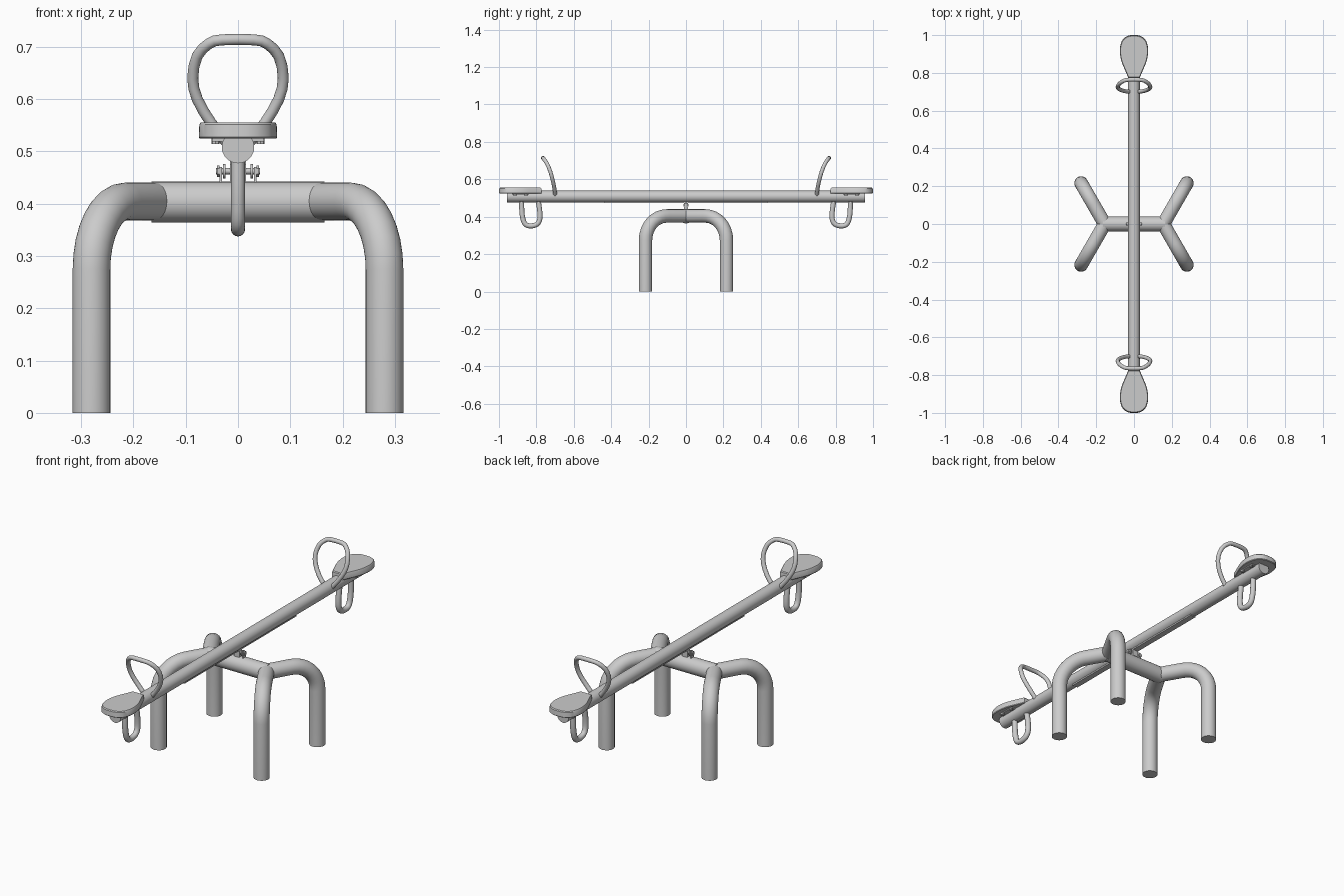
import bpy, bmesh, math
from mathutils import Vector, Matrix

if "Cube" in bpy.data.objects:
    bpy.data.objects.remove(bpy.data.objects["Cube"])


def finish(name, bm, angle=35):
    bmesh.ops.recalc_face_normals(bm, faces=bm.faces)
    me = bpy.data.meshes.new(name)
    bm.to_mesh(me)
    bm.free()
    ob = bpy.data.objects.new(name, me)
    bpy.context.collection.objects.link(ob)
    bpy.ops.object.select_all(action='DESELECT')
    ob.select_set(True)
    bpy.context.view_layer.objects.active = ob
    bpy.ops.object.shade_smooth_by_angle(angle=math.radians(angle))
    return ob


def tube(name, pts, r, n=24, side=Vector((1, 0, 0))):
    """Sweep a circle along a planar path; side is the path plane's normal."""
    pts = [Vector(p) for p in pts]
    bm = bmesh.new()
    rings = []
    for i, p in enumerate(pts):
        a = (p - pts[i - 1]).normalized() if i else None
        b = (pts[i + 1] - p).normalized() if i < len(pts) - 1 else None
        t = ((a or b) + (b or a)).normalized()
        s = (side - t * side.dot(t)).normalized()
        u = t.cross(s)
        rings.append([bm.verts.new(p + r * (s * math.cos(k * math.tau / n) + u * math.sin(k * math.tau / n)))
                      for k in range(n)])
    for r0, r1 in zip(rings, rings[1:]):
        for k in range(n):
            bm.faces.new((r0[k], r0[(k + 1) % n], r1[(k + 1) % n], r1[k]))
    bm.faces.new(rings[0])
    bm.faces.new(rings[-1])
    return finish(name, bm)


def box(name, centre, size):
    bm = bmesh.new()
    bmesh.ops.create_cube(bm, size=1, matrix=Matrix.Translation(centre) @ Matrix.Diagonal((*size, 1)))
    return finish(name, bm)


def smooth_path(pts, steps=4):
    """Catmull-Rom curve through the given points."""
    p = [Vector(q) for q in pts]
    p = [2 * p[0] - p[1]] + p + [2 * p[-1] - p[-2]]
    out = []
    for i in range(1, len(p) - 2):
        for k in range(steps):
            t = k / steps
            out.append(0.5 * (2 * p[i] + (p[i + 1] - p[i - 1]) * t
                              + (2 * p[i - 1] - 5 * p[i] + 4 * p[i + 1] - p[i + 2]) * t ** 2
                              + (3 * p[i] - p[i - 1] - 3 * p[i + 1] + p[i + 2]) * t ** 3))
    return out + [p[-2]]


# Base crossbar and four bent legs
tube("base_crossbar", [(-0.165, 0, 0.403), (0.165, 0, 0.403)], 0.039, 32, Vector((0, 0, 1)))
for sx in (-1, 1):
    for sy in (-1, 1):
        d = Vector((sx * 0.5, sy * 0.866, 0))
        start, reach, bend, top = Vector((sx * 0.155, 0, 0)), 0.25, 0.13, 0.404
        prof = [(-0.005, top)]
        for k in range(9):
            a = k / 8 * math.pi / 2
            prof.append((reach - bend + bend * math.sin(a), top - bend + bend * math.cos(a)))
        prof.append((reach, 0))
        tube("base_leg", [start + d * s + Vector((0, 0, z)) for s, z in prof], 0.036, 32,
             d.cross(Vector((0, 0, 1))))

# Main beam with reinforcing strip
tube("beam", [(0, -0.957, 0.508), (0, 0.957, 0.508)], 0.031, 32)
box("beam_strip", (0, 0, 0.481), (0.03, 0.87, 0.014))

# Pivot: axle, lugs, washers and hanging pins
X = Vector((0, 0, 1))
tube("pivot_axle", [(-0.042, 0, 0.462), (0.042, 0, 0.462)], 0.006, 16, X)
box("pivot_block", (0, 0, 0.46), (0.03, 0.022, 0.05))
for s in (-1, 1):
    tube("pivot_washer", [(s * 0.024, 0, 0.462), (s * 0.029, 0, 0.462)], 0.014, 16, X)
    tube("pivot_nut", [(s * 0.035, 0, 0.462), (s * 0.040, 0, 0.462)], 0.011, 6, X)
    box("pivot_lug", (s * 0.033, 0, 0.452), (0.005, 0.02, 0.036))

for s in (-1, 1):
    # Teardrop seat with softened edges
    half = [(0.03, 0.772), (0.037, 0.79), (0.05, 0.82), (0.066, 0.86), (0.074, 0.9),
            (0.074, 0.935), (0.064, 0.97), (0.045, 0.99), (0.022, 0.999)]
    h = smooth_path([(x, y, 0) for x, y in half] + [(0, 1.0, 0)], 3)
    outline = [(p.x, p.y) for p in h] + [(-p.x, p.y) for p in reversed(h[:-1])]
    bm = bmesh.new()
    layers = [(0.97, 0.524), (1.0, 0.527), (0.985, 0.551), (0.95, 0.555)]
    rings = [[bm.verts.new((x * f, s * (0.886 + (y - 0.886) * f), z)) for x, y in outline] for f, z in layers]
    n = len(outline)
    for a, b in zip(rings, rings[1:]):
        for k in range(n):
            bm.faces.new((a[k], a[(k + 1) % n], b[(k + 1) % n], b[k]))
    bm.faces.new(rings[0])
    bm.faces.new(rings[-1])
    finish("seat", bm)

    # Seat mounting plate and bolts
    box("seat_plate", (0, s * 0.885, 0.522), (0.1, 0.09, 0.006))
    for x in (-0.043, 0.043):
        for y in (0.855, 0.915):
            tube("seat_bolt", [(x, s * y, 0.514), (x, s * y, 0.524)], 0.008, 8)

    # Hand grip: leaning open loop
    grip = [(0.02, 0.70, 0.515), (0.052, 0.704, 0.555), (0.078, 0.714, 0.6), (0.0865, 0.725, 0.64),
            (0.078, 0.742, 0.682), (0.055, 0.758, 0.706), (0.03, 0.764, 0.713)]
    pts = grip + [(-x, y, z) for x, y, z in reversed(grip)]
    tube("hand_grip", smooth_path([(x, s * y, z) for x, y, z in pts], 2), 0.0105, 16, Vector((0, 1, 0)))

    # Foot rest: loop under the beam
    foot = [(0.79, 0.485), (0.782, 0.43), (0.782, 0.385), (0.797, 0.36), (0.825, 0.351),
            (0.852, 0.355), (0.868, 0.375), (0.877, 0.42), (0.879, 0.485)]
    tube("foot_rest", smooth_path([(0, s * y, z) for y, z in foot], 3), 0.0135, 16)
